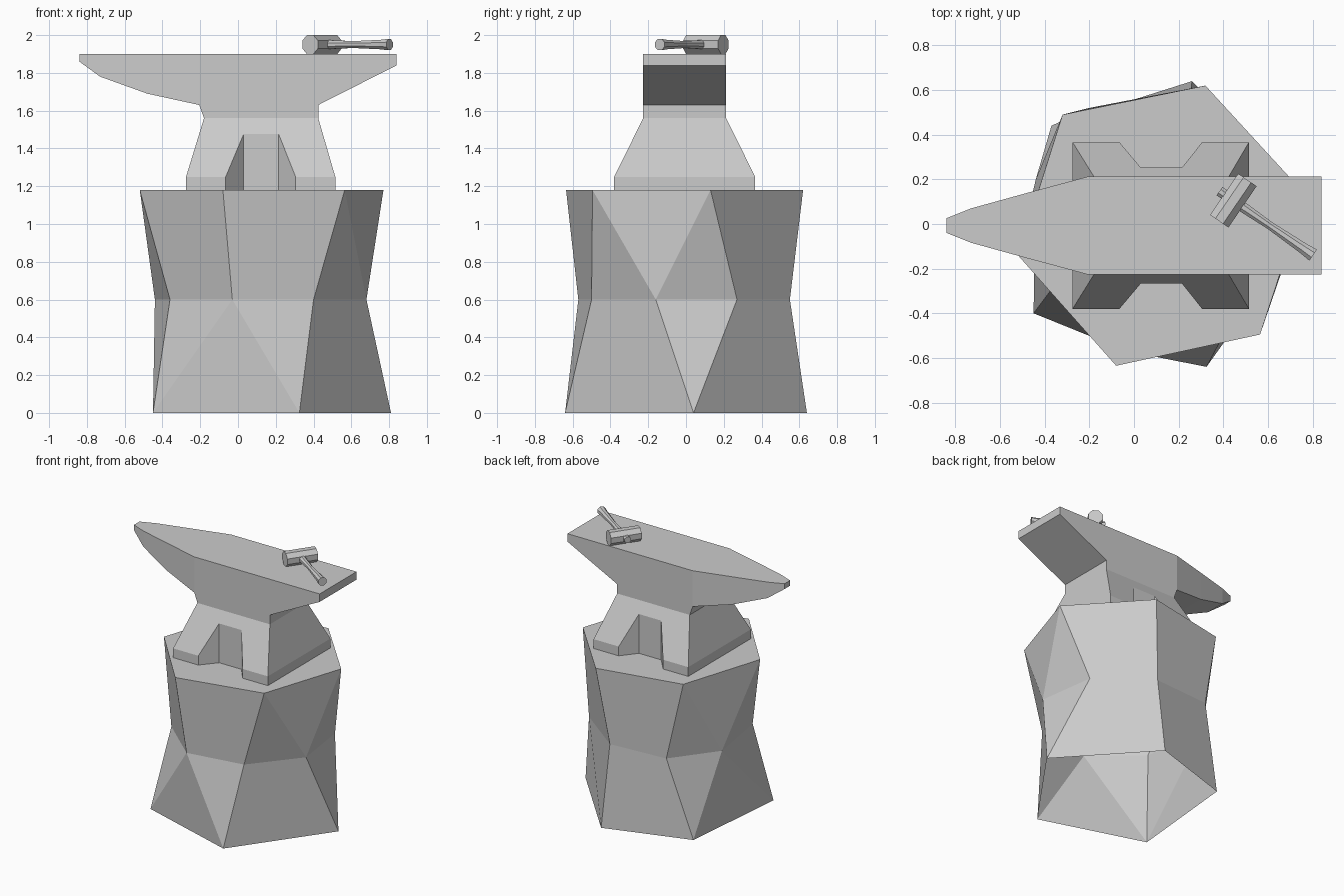
import bpy, bmesh, math
from mathutils import Vector, Matrix

if "Cube" in bpy.data.objects:
    bpy.data.objects.remove(bpy.data.objects["Cube"])

grey = bpy.data.materials.new("plain_grey")
grey.diffuse_color = (0.6, 0.6, 0.6, 1)
grey.use_nodes = True
grey.node_tree.nodes["Principled BSDF"].inputs["Base Color"].default_value = grey.diffuse_color


def make(name, verts, faces, matrix=None, fix_normals=True):
    """Mesh object from points and faces, welded, with outward normals."""
    bm = bmesh.new()
    vs = [bm.verts.new(v) for v in verts]
    for f in faces:
        bm.faces.new([vs[i] for i in f])
    bmesh.ops.remove_doubles(bm, verts=bm.verts, dist=1e-5)
    if fix_normals:
        bmesh.ops.recalc_face_normals(bm, faces=bm.faces)
    me = bpy.data.meshes.new(name)
    bm.to_mesh(me)
    bm.free()
    me.materials.append(grey)
    ob = bpy.data.objects.new(name, me)
    bpy.context.collection.objects.link(ob)
    if matrix:
        ob.matrix_world = matrix
    return ob


# Stump: six-sided top, eight-sided waist, five-sided open foot
top = [(.77, .13), (.32, .62), (-.32, .49), (-.52, -.14), (-.08, -.635), (.565, -.495)]
mid = [(.68, -.16), (.62, .27), (.25, .55), (-.20, .52),
       (-.44, .20), (-.36, -.28), (-.03, -.57), (.40, -.50)]
foot = [(.81, .04), (.26, .64), (-.37, .44), (-.45, -.40), (.325, -.64)]
points = ([(x, y, 1.18) for x, y in top] + [(x, y, .6) for x, y in mid]
          + [(x, y, 0) for x, y in foot])
T, M, F = range(0, 6), range(6, 14), range(14, 19)
stump_faces = [
    list(T),
    # upper band
    (T[5], M[7], M[0]), (T[5], M[0], T[0]), (T[0], M[0], M[1]),
    (T[0], M[1], M[2], T[1]), (T[1], M[2], M[3], T[2]),
    (T[2], M[3], M[4]), (T[2], M[4], T[3]), (T[3], M[4], M[5]),
    (T[3], M[5], M[6], T[4]), (T[4], M[6], M[7], T[5]),
    # lower band
    (M[7], F[4], F[0], M[0]), (M[0], F[0], M[1]), (M[1], F[0], F[1], M[2]),
    (M[2], F[1], F[2], M[3]), (M[3], F[2], M[4]), (M[4], F[2], F[3]),
    (M[4], F[3], M[5]), (M[5], F[3], M[6]), (M[6], F[3], F[4]), (M[6], F[4], M[7]),
]
make("stump", points, stump_faces)

# Anvil top: stations along x as (x, half width, underside height)
CY = -.007
stations = [(-.84, .033, 1.86), (-.73, .077, 1.78), (-.48, .146, 1.69),
            (-.205, .22, 1.63), (.425, .22, 1.63), (.84, .22, 1.84)]
verts, faces = [], []
for x, h, z in stations:
    verts += [(x, CY - h, 1.9), (x, CY + h, 1.9), (x, CY + h, z), (x, CY - h, z)]
for i in range(5):
    a, b = 4 * i, 4 * i + 4
    for j in range(4):
        if i == 3 and j == 2:      # open where the waist joins
            continue
        k = (j + 1) % 4
        faces.append((a + j, a + k, b + k, b + j))
faces += [(0, 1, 2, 3), (20, 21, 22, 23)]

# Anvil waist: short band under the top
w = len(verts)
for x0, x1, z in ((-.205, .425, 1.63), (-.18, .425, 1.56)):
    verts += [(x0, CY - .22, z), (x1, CY - .22, z), (x1, CY + .22, z), (x0, CY + .22, z)]
faces += [(w + j, w + (j + 1) % 4, w + 4 + (j + 1) % 4, w + 4 + j) for j in range(4)]
w += 4

# Anvil feet: outline notched front and back, (x, half width, top height)
side = [(-.275, .373, 1.25), (-.065, .373, 1.25), (.03, .26, 1.476),
        (.215, .26, 1.476), (.305, .373, 1.25), (.515, .373, 1.25)]
outline = [(x, CY - h, z) for x, h, z in side] + [(x, CY + h, z) for x, h, z in side[::-1]]
b = len(verts)
verts += [(x, y, 1.18) for x, y, z in outline] + outline
u = b + 12
for j in range(12):
    k = (j + 1) % 12
    faces.append((b + j, b + k, u + k, u + j))
faces += [tuple(u + j for j in range(6)) + (w + 1, w),
          tuple(u + j for j in range(6, 12)) + (w + 3, w + 2),
          (u + 5, u + 6, w + 2, w + 1), (u + 11, u, w, w + 3)]
make("anvil", verts, faces)


def prism(name, rings, matrix):
    """Eight-sided bar along local x from (x, apothem) rings."""
    verts, faces = [], []
    for x, r in rings:
        for j in range(8):
            a = math.radians(22.5 + 45 * j)
            c = r / math.cos(math.radians(22.5))
            verts.append((x, c * math.cos(a), c * math.sin(a)))
    n = len(rings)
    for i in range(n - 1):
        for j in range(8):
            k = (j + 1) % 8
            faces.append((8 * i + j, 8 * i + k, 8 * i + 8 + k, 8 * i + 8 + j))
    faces += [range(8), range(8 * n - 8, 8 * n)]
    return make(name, verts, faces, matrix)


# Hammer lying on the anvil
place = Matrix.Translation((.445, .105, 1.95))
angle = math.atan2(.183, .125)
prism("hammer_head", [(-.112, .05), (.112, .05)], place @ Matrix.Rotation(angle, 4, 'Z'))
prism("hammer_handle", [(-.075, .023), (.06, .023), (.2, .018), (.38, .025), (.433, .03)],
      place @ Matrix.Rotation(angle - math.pi / 2, 4, 'Z'))
